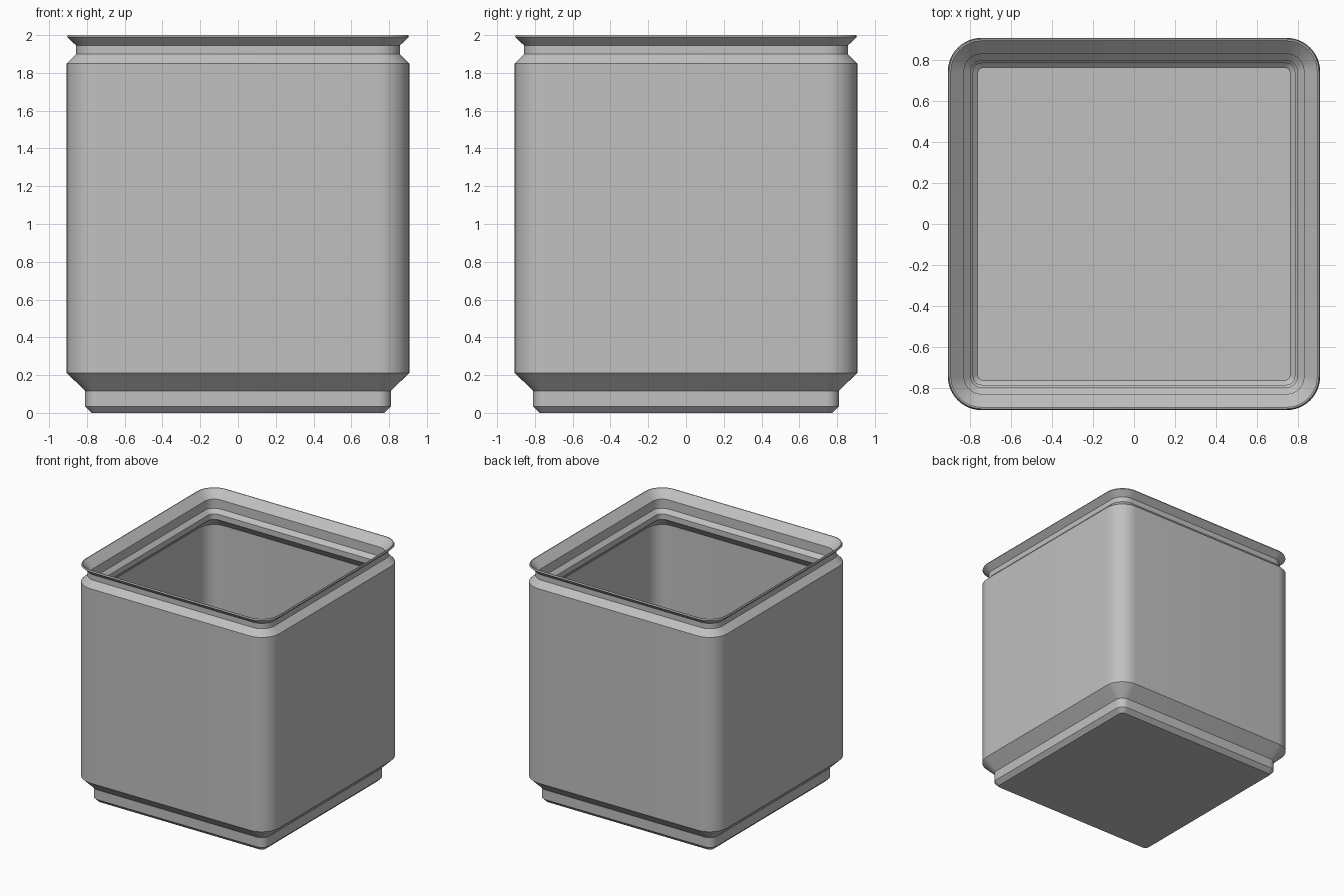
import bpy, bmesh, math

if "Cube" in bpy.data.objects:
    bpy.data.objects.remove(bpy.data.objects["Cube"])

CORNER = 0.742   # centre of every corner arc, shared by all rings
STEPS = 12       # segments per rounded corner

# Wall section as (half width, height): outside going up, then inside going down
SECTION = [
    # foot and outer wall
    (0.775, 0.0), (0.81, 0.035), (0.81, 0.117), (0.907, 0.212), (0.907, 1.85),
    # outer neck and flared rim
    (0.857, 1.90), (0.857, 1.945), (0.905, 1.99), (0.90, 2.0),
    # inner lip
    (0.893, 2.0), (0.828, 1.935), (0.828, 1.858), (0.796, 1.826), (0.796, 1.78),
    # inner wall, hollow foot and floor
    (0.88, 1.696), (0.88, 0.223), (0.783, 0.126), (0.783, 0.05), (0.762, 0.03),
]


def rounded_ring(bm, half, z):
    """Loop of vertices around a rounded square."""
    radius = max(half - CORNER, 0.03)
    centre = half - radius
    ring = []
    for k, (sx, sy) in enumerate([(1, 1), (-1, 1), (-1, -1), (1, -1)]):
        for i in range(STEPS + 1):
            a = math.pi / 2 * (k + i / STEPS)
            ring.append(bm.verts.new((sx * centre + radius * math.cos(a),
                                      sy * centre + radius * math.sin(a), z)))
    return ring


grey = bpy.data.materials.new("light grey")
grey.diffuse_color = (0.53, 0.53, 0.53, 1)
grey.use_nodes = True
grey.node_tree.nodes["Principled BSDF"].inputs["Base Color"].default_value = grey.diffuse_color

# Square storage bin: rings joined along the section, closed by underside and floor
bm = bmesh.new()
rings = [rounded_ring(bm, half, z) for half, z in SECTION]
for a, b in zip(rings, rings[1:]):
    n = len(a)
    for i in range(n):
        j = (i + 1) % n
        bm.faces.new((a[i], a[j], b[j], b[i]))
bm.faces.new(rings[0][::-1])
bm.faces.new(rings[-1])
bmesh.ops.recalc_face_normals(bm, faces=bm.faces[:])

mesh = bpy.data.meshes.new("storage_bin")
bm.to_mesh(mesh)
bm.free()
mesh.materials.append(grey)
bin_body = bpy.data.objects.new("storage_bin", mesh)
bpy.context.collection.objects.link(bin_body)

# Smooth corners, sharp section edges
bpy.context.view_layer.objects.active = bin_body
bin_body.select_set(True)
bpy.ops.object.shade_smooth_by_angle(angle=math.radians(25))
